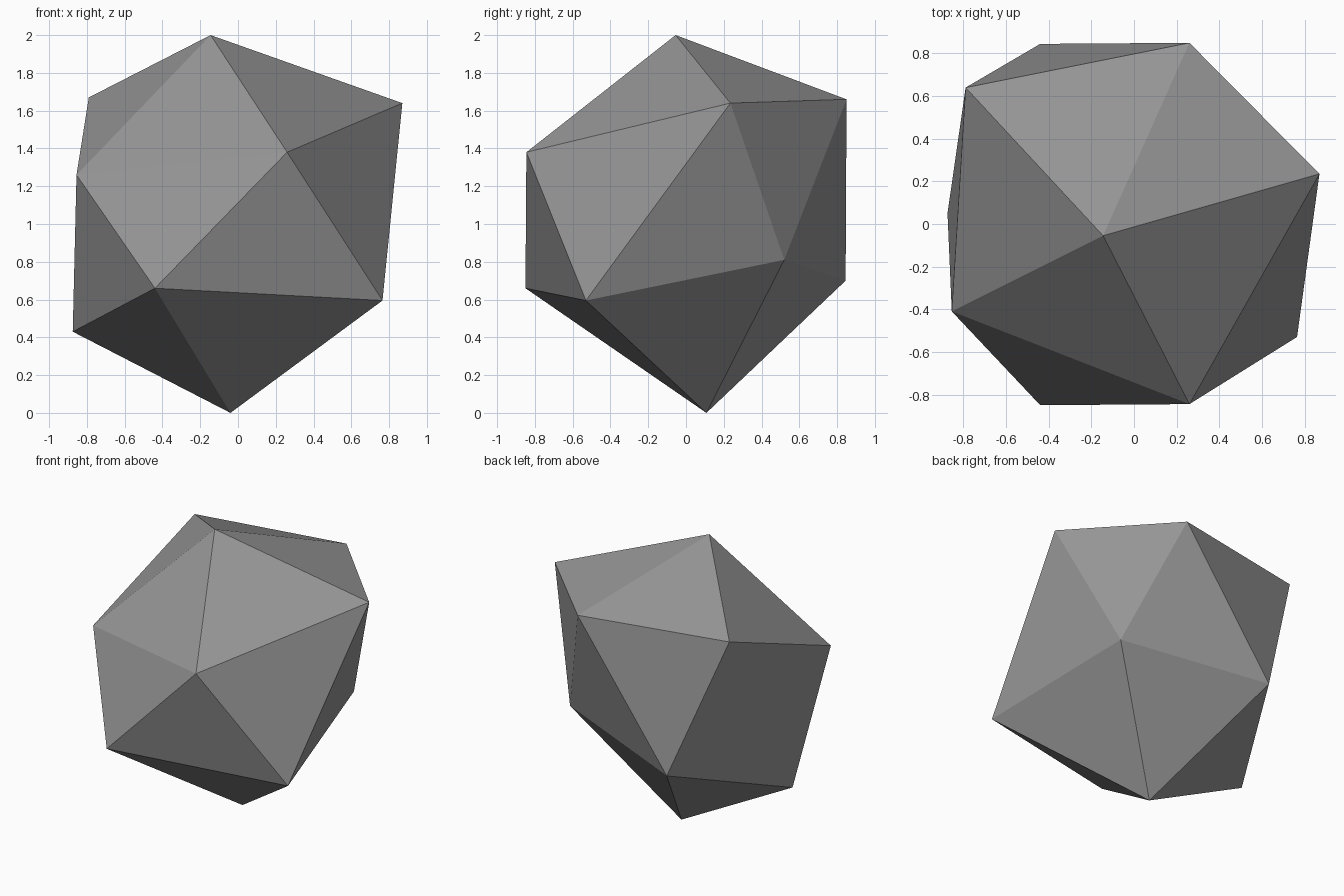
import bpy
import bmesh

# Remove the default object
cube = bpy.data.objects.get("Cube")
if cube:
    bpy.data.objects.remove(cube, do_unlink=True)

# Stone colour
GREY = (0.3, 0.3, 0.3, 1.0)
stone = bpy.data.materials.new("stone_grey")
stone.use_nodes = True
stone.diffuse_color = GREY
stone.node_tree.nodes["Principled BSDF"].inputs["Base Color"].default_value = GREY

# Rock corners: two poles and two staggered rings of five, in matching order
top = (-0.145, -0.055, 2.0)
bottom = (-0.04, 0.108, 0.0)
upper_ring = [(0.87, 0.235, 1.64), (0.26, -0.845, 1.38), (-0.855, -0.41, 1.26),
              (-0.79, 0.64, 1.67), (0.26, 0.85, 1.66)]
lower_ring = [(0.765, -0.53, 0.595), (-0.44, -0.85, 0.66), (-0.875, 0.05, 0.43),
              (-0.44, 0.845, 0.70), (0.55, 0.52, 0.81)]

# Join the rings into a twenty-sided stone
bm = bmesh.new()
t, b = bm.verts.new(top), bm.verts.new(bottom)
up = [bm.verts.new(p) for p in upper_ring]
low = [bm.verts.new(p) for p in lower_ring]
for i in range(5):
    j = (i + 1) % 5
    bm.faces.new((t, up[j], up[i]))
    bm.faces.new((up[i], up[j], low[i]))
    bm.faces.new((low[i], up[j], low[j]))
    bm.faces.new((b, low[i], low[j]))
bmesh.ops.recalc_face_normals(bm, faces=bm.faces)

mesh = bpy.data.meshes.new("rock")
bm.to_mesh(mesh)
bm.free()
mesh.materials.append(stone)
rock = bpy.data.objects.new("rock", mesh)
bpy.context.collection.objects.link(rock)
